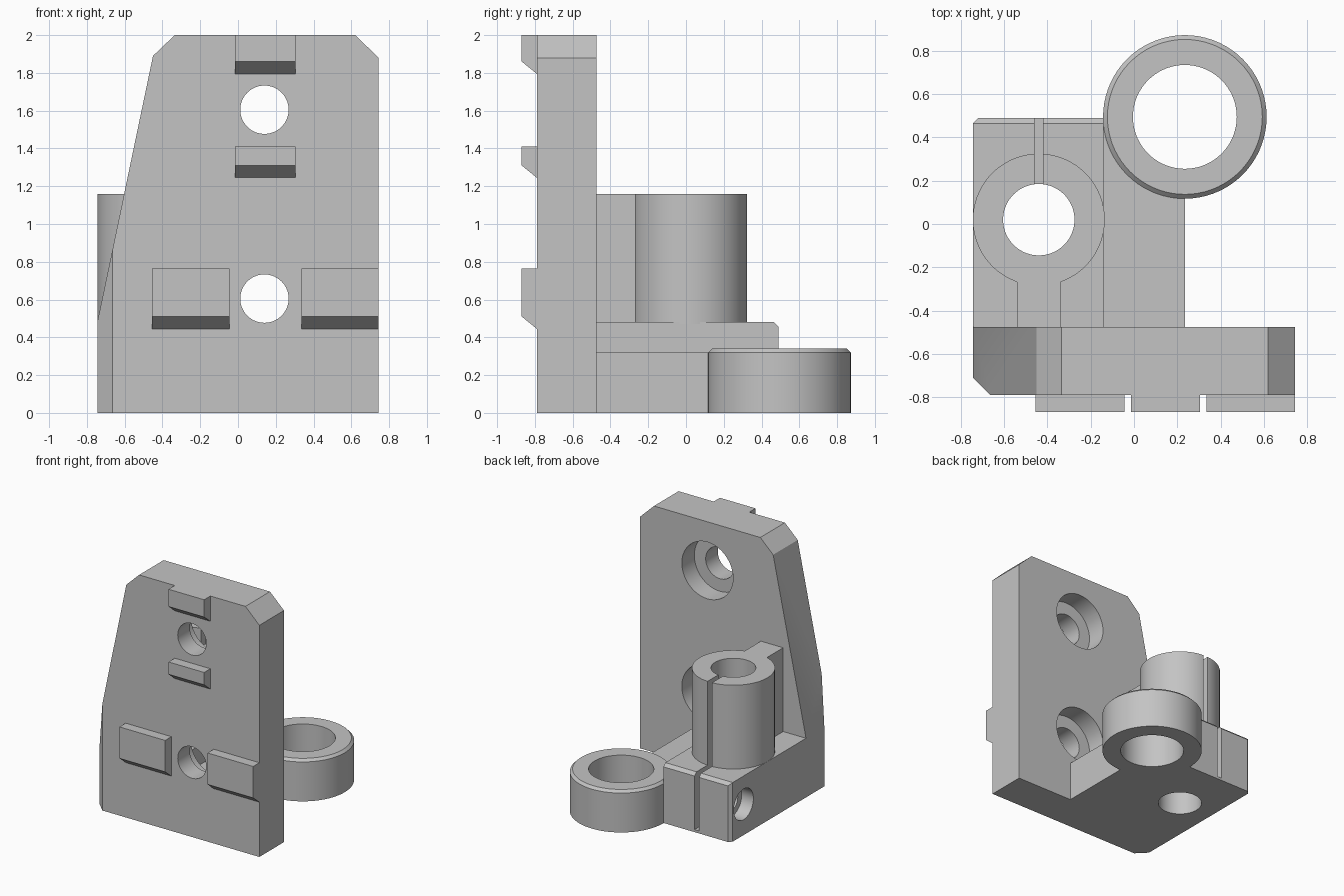
import bpy, bmesh, math
from mathutils import Vector, Matrix

if "Cube" in bpy.data.objects:
    bpy.data.objects.remove(bpy.data.objects["Cube"])

grey = bpy.data.materials.new("plain_grey")
grey.use_nodes = True
colour = (0.55, 0.55, 0.55, 1)
grey.diffuse_color = colour
grey.node_tree.nodes["Principled BSDF"].inputs["Base Color"].default_value = colour


def finish(name, bm):
    bmesh.ops.recalc_face_normals(bm, faces=bm.faces)
    mesh = bpy.data.meshes.new(name)
    bm.to_mesh(mesh)
    bm.free()
    mesh.materials.append(grey)
    ob = bpy.data.objects.new(name, mesh)
    bpy.context.collection.objects.link(ob)
    return ob


def prism(points, axis, lo, hi):
    """Extrude a 2D outline along an axis; the outline uses the other two axes in order."""
    bm = bmesh.new()
    verts = []
    for a, b in points:
        co = [a, b]
        co.insert("xyz".index(axis), lo)
        verts.append(bm.verts.new(co))
    face = bm.faces.new(verts)
    move = Vector([hi - lo if c == axis else 0 for c in "xyz"])
    top = bmesh.ops.extrude_face_region(bm, geom=[face])["geom"]
    bmesh.ops.translate(bm, vec=move, verts=[g for g in top if isinstance(g, bmesh.types.BMVert)])
    # keep the starting cap so the solid is closed
    if not face.is_valid:
        bm.faces.new(verts)
    return bm


def box(x0, x1, y0, y1, z0, z1):
    return prism([(x0, y0), (x1, y0), (x1, y1), (x0, y1)], "z", z0, z1)


def disc(axis, centre, r, lo, hi):
    n = 72
    pts = [(centre[0] + r * math.cos(2 * math.pi * i / n),
            centre[1] + r * math.sin(2 * math.pi * i / n)) for i in range(n)]
    return prism(pts, axis, lo, hi)


def combine(ob, solids, operation="DIFFERENCE"):
    for bm in solids:
        tool = finish("cutter", bm)
        tool.hide_render = True
        mod = ob.modifiers.new("cut", "BOOLEAN")
        mod.operation = operation
        mod.solver = "EXACT"
        mod.object = tool
        bpy.context.view_layer.objects.active = ob
        bpy.ops.object.modifier_apply(modifier=mod.name)
        bpy.data.objects.remove(tool)


def smooth(ob):
    bpy.ops.object.select_all(action="DESELECT")
    ob.select_set(True)
    bpy.context.view_layer.objects.active = ob
    bpy.ops.object.shade_smooth_by_angle(angle=math.radians(30))


FRONT, BACK = -0.79, -0.475      # plate faces
LEFT, INNER = -0.745, -0.14      # foot sides
BORE = (-0.44, 0.02)             # clamp axis
RING = (0.235, 0.495)            # ring axis

# Upright plate with a slanted side and a chamfered front corner
outline = [(LEFT, 0), (0.745, 0), (0.745, 1.88), (0.62, 2), (-0.335, 2), (-0.45, 1.89), (LEFT, 0.48)]
bm = prism(outline, "y", FRONT, BACK)
cut = bmesh.ops.bisect_plane(bm, geom=bm.verts[:] + bm.edges[:] + bm.faces[:],
                             plane_co=(-0.665, FRONT, 0), plane_no=(-1, -1, 0), clear_outer=True)
bmesh.ops.holes_fill(bm, edges=[e for e in bm.edges if e.is_boundary])
plate = finish("back_plate", bm)

# Counterbored screw holes
for z in (0.605, 1.605):
    combine(plate, [disc("y", (0.14, z), 0.128, -1, -0.3),
                    disc("y", (0.14, z), 0.23, -0.635, -0.3)])
smooth(plate)

# Locating tabs with sloping undersides
tabs = [("top_tab", -0.015, 0.305, 1.795, 2.0), ("middle_tab", -0.015, 0.305, 1.245, 1.41),
        ("lower_right_tab", -0.455, -0.045, 0.445, 0.765), ("lower_left_tab", 0.335, 0.745, 0.445, 0.765)]
for name, x0, x1, z0, z1 in tabs:
    side = [(FRONT, z0), (-0.87, z0 + 0.065), (-0.87, z1), (FRONT, z1)]
    finish(name, prism(side, "x", x0, x1))

# Foot block with chamfered rear edges
bm = box(LEFT, INNER, BACK, 0.49, 0, 0.48)
rear = [e for e in bm.edges if all(v.co.y > 0.4 for v in e.verts)
        and (all(v.co.z > 0.4 for v in e.verts) or all(v.co.x < -0.7 for v in e.verts))]
bmesh.ops.bevel(bm, geom=rear, offset=0.025, segments=1, affect="EDGES")
foot = finish("foot_block", bm)


def slit():
    return box(-0.46, -0.42, BORE[1], 0.6, 0.02, 1.3)


def bore():
    return disc("z", BORE, 0.165, -0.1, 1.3)


# Clamp bore, slit and recessed cross bolt hole
combine(foot, [bore(), slit(),
               disc("x", (0.325, 0.25), 0.125, -0.9, -0.64),
               disc("x", (0.325, 0.25), 0.075, -0.9, -0.2)])
smooth(foot)

# Split clamp tower joined to the plate by a neck
tower = finish("clamp_tower", disc("z", BORE, 0.305, 0.47, 1.16))
combine(tower, [box(-0.54, -0.34, BACK - 0.02, -0.1, 0.47, 1.16)], "UNION")
combine(tower, [bore(), slit()])
smooth(tower)

# Low web carrying the ring
web = finish("ring_web", box(INNER, RING[0], BACK, RING[1], 0, 0.32))
combine(web, [disc("z", RING, 0.3, -0.1, 0.5)])
smooth(web)

# Ring turned from a chamfered section
bm = bmesh.new()
section = [(0.24, 0), (0.378, 0), (0.378, 0.32), (0.358, 0.34), (0.24, 0.34)]
loop = [bm.verts.new((r, 0, z)) for r, z in section]
edges = [bm.edges.new((loop[i], loop[(i + 1) % len(loop)])) for i in range(len(loop))]
bmesh.ops.spin(bm, geom=loop + edges, cent=(0, 0, 0), axis=(0, 0, 1),
               angle=2 * math.pi, steps=72, use_merge=True)
bmesh.ops.remove_doubles(bm, verts=bm.verts, dist=0.0001)
bmesh.ops.transform(bm, matrix=Matrix.Translation((RING[0], RING[1], 0)), verts=bm.verts)
smooth(finish("ring", bm))
